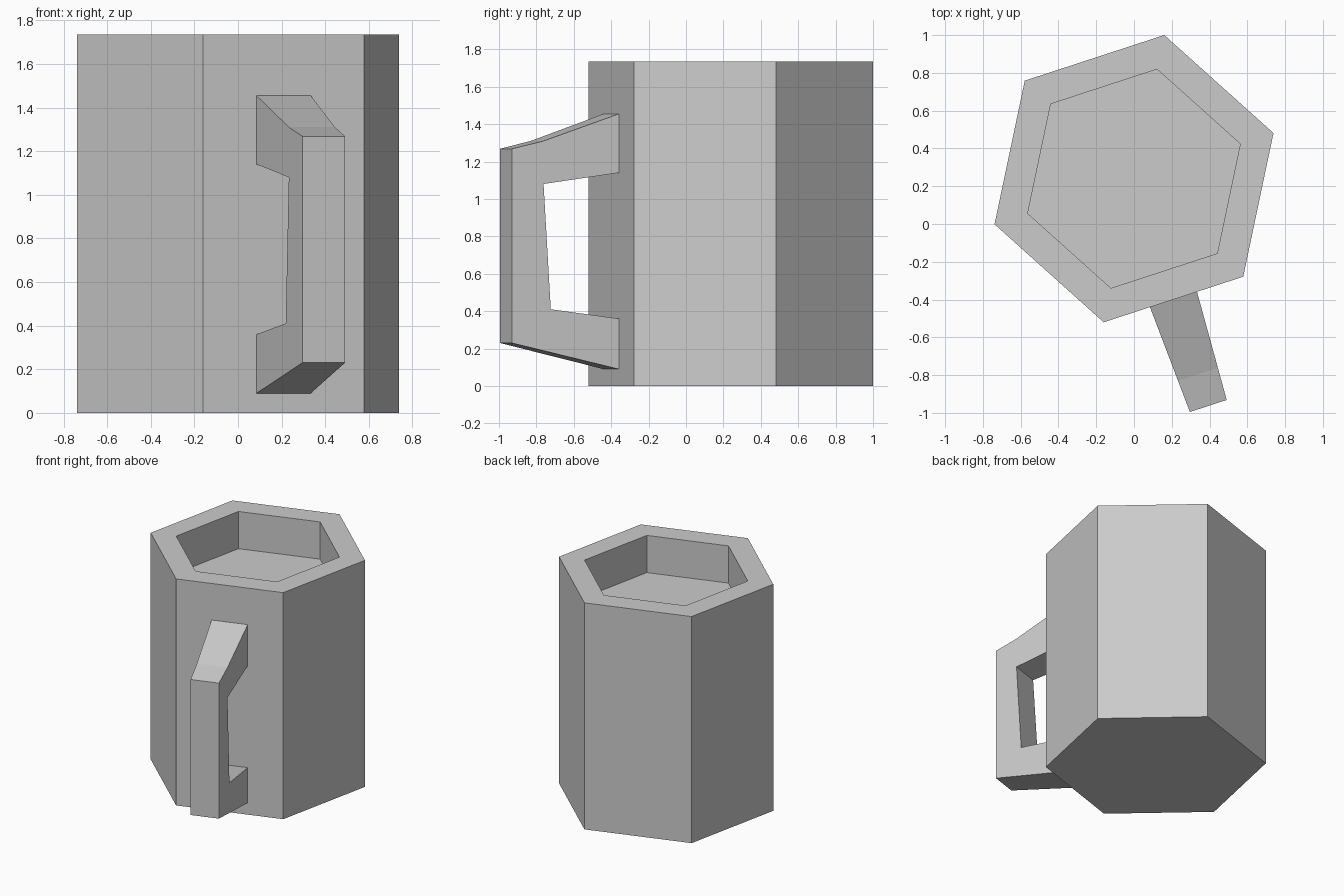
import bpy
import bmesh
from math import radians, cos
from mathutils import Matrix, Vector

if "Cube" in bpy.data.objects:
    bpy.data.objects.remove(bpy.data.objects["Cube"], do_unlink=True)

CENTRE_Y = 0.24
RADIUS, RIM_RADIUS = 0.777, 0.592
HEIGHT, CAVITY_DEPTH = 1.735, 0.285
TURN = 18.1                      # rotation of the first hexagon corner
APOTHEM = RADIUS * cos(radians(30))

grey = bpy.data.materials.new("plain_grey")
grey.use_nodes = True
colour = (0.6, 0.6, 0.6, 1)
grey.diffuse_color = colour
grey.node_tree.nodes["Principled BSDF"].inputs["Base Color"].default_value = colour


def add_object(name, bm):
    bmesh.ops.recalc_face_normals(bm, faces=bm.faces)
    mesh = bpy.data.meshes.new(name)
    bm.to_mesh(mesh)
    bm.free()
    mesh.materials.append(grey)
    obj = bpy.data.objects.new(name, mesh)
    bpy.context.collection.objects.link(obj)
    return obj


# Mug body: hexagonal prism with a sunken hexagonal top
bm = bmesh.new()
corners = []
for i in range(6):
    spin = Matrix.Rotation(radians(TURN + 60 * i), 3, "Z")
    corners.append(bm.verts.new(spin @ Vector((RADIUS, 0, 0))))
base = bm.faces.new(corners)
top = bmesh.ops.extrude_face_region(bm, geom=[base], use_keep_orig=True)["geom"]
bmesh.ops.translate(bm, vec=(0, 0, HEIGHT),
                    verts=[g for g in top if isinstance(g, bmesh.types.BMVert)])
lid = next(g for g in top if isinstance(g, bmesh.types.BMFace))
bmesh.ops.inset_region(bm, faces=[lid], use_even_offset=True,
                       thickness=(RADIUS - RIM_RADIUS) * cos(radians(30)))
floor = bmesh.ops.extrude_discrete_faces(bm, faces=[lid])["faces"][0]
bmesh.ops.translate(bm, vec=(0, 0, -CAVITY_DEPTH), verts=floor.verts)
body = add_object("mug_body", bm)
body.location.y = CENTRE_Y

# Handle: side profile (distance outward, height), tapering outward
profile = [(APOTHEM, 1.455), (1.09, 1.31), (1.266, 1.268), (1.266, 0.23),
           (APOTHEM, 0.09), (APOTHEM, 0.36), (1.05, 0.41), (1.09, 1.08),
           (APOTHEM, 1.14)]


def half_width(d):
    return 0.131 - 0.048 * (d - APOTHEM)


bm = bmesh.new()
left, right = [[bm.verts.new((d, side * half_width(d), z)) for d, z in profile]
               for side in (1, -1)]
bm.faces.new(left)
bm.faces.new(right[::-1])
for i in range(len(profile)):
    j = (i + 1) % len(profile)
    bm.faces.new((left[j], left[i], right[i], right[j]))
handle = add_object("handle", bm)
handle.location.y = CENTRE_Y
handle.rotation_euler.z = radians(TURN - 90)
